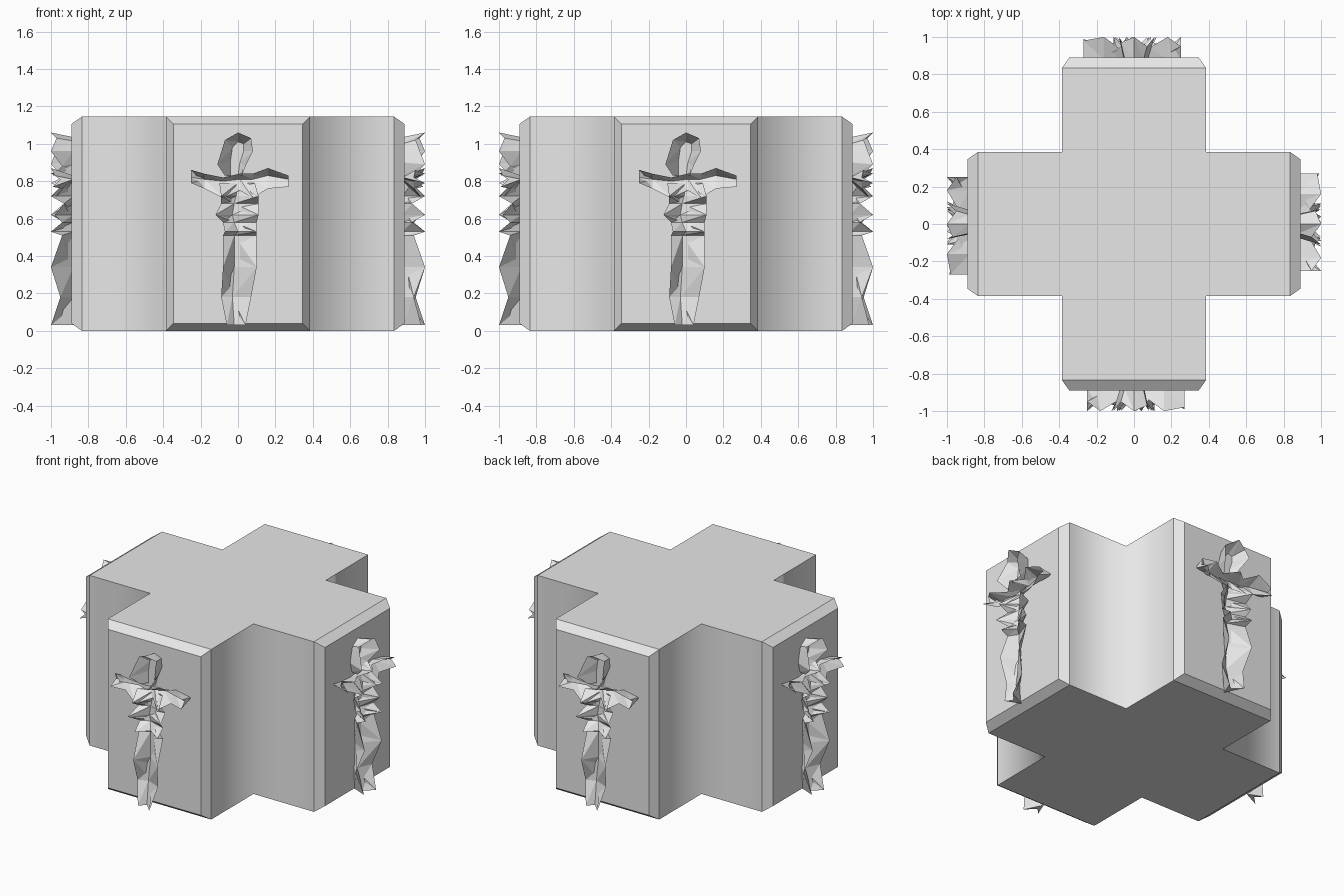
import bpy
import bmesh
from math import pi
from mathutils import Matrix, Vector

HEIGHT, HALF, REACH, CHAMFER = 1.145, 0.385, 0.835, 0.055
WALL = 88  # hidden root of the reliefs, in hundredths

cube = bpy.data.objects.get("Cube")
if cube:
    bpy.data.objects.remove(cube, do_unlink=True)

stone = bpy.data.materials.new("grey_stone")
stone.use_nodes = True
stone.diffuse_color = (0.8, 0.8, 0.8, 1)
shader = next(n for n in stone.node_tree.nodes if n.type == 'BSDF_PRINCIPLED')
shader.inputs["Base Color"].default_value = stone.diffuse_color


def make_object(name, bm):
    bmesh.ops.recalc_face_normals(bm, faces=bm.faces[:])
    mesh = bpy.data.meshes.new(name)
    bm.to_mesh(mesh)
    bm.free()
    mesh.materials.append(stone)
    obj = bpy.data.objects.new(name, mesh)
    bpy.context.collection.objects.link(obj)


def build_block():
    """Cross-shaped prism with chamfered arm ends."""
    bm = bmesh.new()
    corner = [Vector((HALF, -HALF)), Vector((REACH, -HALF)), Vector((REACH, HALF))]
    plan = []
    for turn in range(4):
        rot = Matrix.Rotation(turn * pi / 2, 2)
        plan += [rot @ p for p in corner]
    low = [bm.verts.new((p.x, p.y, 0)) for p in plan]
    high = [bm.verts.new((p.x, p.y, HEIGHT)) for p in plan]
    bm.faces.new(low)
    bm.faces.new(high)
    for i in range(len(plan)):
        bm.faces.new((low[i - 1], low[i], high[i], high[i - 1]))
    bmesh.ops.recalc_face_normals(bm, faces=bm.faces[:])
    ends = []
    for f in bm.faces:
        c = f.calc_center_median()
        out = max(abs(c.x), abs(c.y))
        if out > REACH - 0.01:
            ends.append(f)
        elif out > HALF:
            f.smooth = True  # soft shading in the recessed corners
    bmesh.ops.inset_individual(bm, faces=ends, thickness=CHAMFER, depth=CHAMFER)
    make_object("cross_block", bm)


def loft(bm, sections):
    """Join rings of (x, z, depth) points, given in hundredths."""
    rings = [[bm.verts.new((x / 100, -d / 100, z / 100)) for x, z, d in s]
             for s in sections]
    n = len(rings[0])
    for a, b in zip(rings, rings[1:]):
        for i in range(n):
            j = (i + 1) % n
            # split quads so each facet is flat
            bm.faces.new((a[i], a[j], b[j]))
            bm.faces.new((a[i], b[j], b[i]))
    bm.faces.new(rings[0])
    bm.faces.new(rings[-1])


# z, then x and depth of the left rim, the middle fold and the right rim
BODY = [
    (3, -6, 98, -2, 94, 4, 100),
    (18, -9, 94, -3, 91, 7, 95),
    (34, -8, 100, -2, 90, 10, 100),
    (51, -8, 94, -2, 90, 10, 94),
    (53, -7, 100, 0, 93, 10, 100),
    (58, -8, 93, -2, 90, 10, 94),
    (62, -12, 100, -3, 90, 11, 98),
    (68, -9, 93, -2, 90, 11, 93),
    (72, -9, 100, -1, 90, 11, 100),
    (79, -10, 93, 0, 90, 9, 93),
]
# x, then z and depth of the upper rim, the middle fold and the lower rim
ARMS = [
    (-25, 86, 95, 82, 94, 79, 100),
    (-18, 84, 100, 81, 91, 76, 94),
    (-8, 82, 94, 80, 90, 71, 98),
    (1, 84, 100, 81, 90, 75, 92),
    (8, 84, 94, 81, 90, 71, 98),
    (16, 87, 100, 83, 90, 76, 94),
    (27, 83, 98, 81, 95, 77, 99),
]
# outer x, z, depth, then inner x, z along the arch
HEAD = [
    (-7, 83, 94, -4, 83),
    (-11, 89, 100, -4, 91),
    (-7, 102, 95, -3, 98),
    (0, 106, 100, 0, 101),
    (7, 103, 97, 3, 100),
    (8, 96, 100, 3, 96),
    (4, 88, 94, 1, 90),
    (2, 83, 99, 0, 83),
]


def build_figure(name, turn):
    bm = bmesh.new()
    loft(bm, [[(l, z, dl), (m, z, dm), (r, z, dr), (m, z, WALL)]
              for z, l, dl, m, dm, r, dr in BODY])
    loft(bm, [[(x, t, dt), (x, m, dm), (x, b, db), (x, m, WALL)]
              for x, t, dt, m, dm, b, db in ARMS])
    loft(bm, [[(x, z, d), (u, w, WALL + 1.5), ((x + u) / 2, (z + w) / 2, WALL)]
              for x, z, d, u, w in HEAD])
    bmesh.ops.rotate(bm, verts=bm.verts[:], cent=(0, 0, 0),
                     matrix=Matrix.Rotation(turn * pi / 2, 3, 'Z'))
    make_object(name, bm)


build_block()
# one figure on each arm end; the left side is +x
for k, side in enumerate(("front", "left", "back", "right")):
    build_figure(side + "_relief_figure", k)
